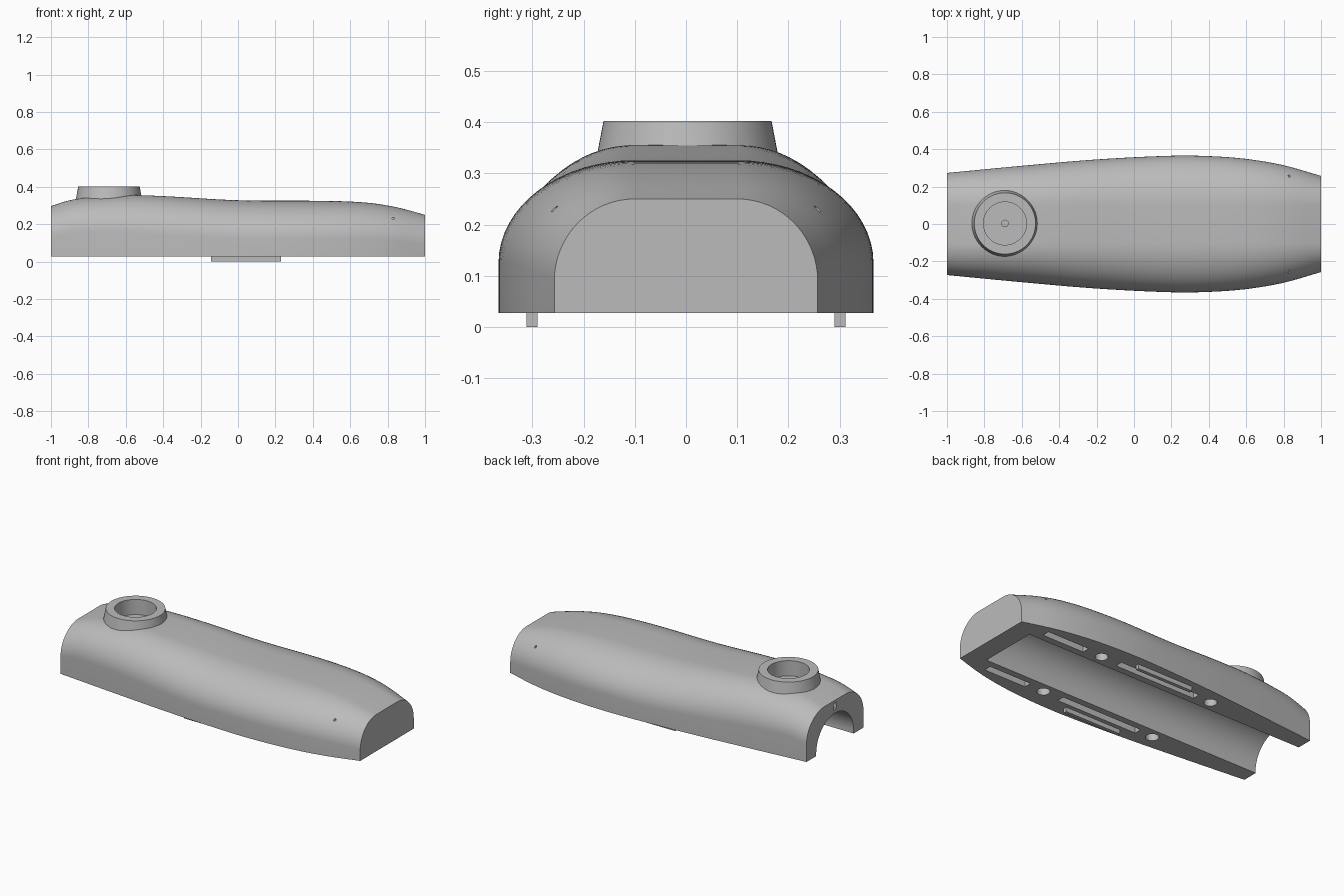
import bpy
import bmesh
import math

if "Cube" in bpy.data.objects:
    bpy.data.objects.remove(bpy.data.objects["Cube"], do_unlink=True)

BASE = 0.027
KNOB = (-0.69, 0.003)

grey = bpy.data.materials.new("plain grey")
grey.use_nodes = True
grey.diffuse_color = (0.5, 0.5, 0.5, 1)
grey.node_tree.nodes["Principled BSDF"].inputs["Base Color"].default_value = (0.5, 0.5, 0.5, 1)


def curve(points, x):
    """Smooth curve through (x, value) points."""
    def slope(i):
        a, b = points[max(i - 1, 0)], points[min(i + 1, len(points) - 1)]
        return (b[1] - a[1]) / (b[0] - a[0])
    i = max(k for k in range(len(points) - 1) if points[k][0] <= x + 1e-6)
    (x0, v0), (x1, v1) = points[i], points[i + 1]
    d = x1 - x0
    t = (x - x0) / d
    return ((2 * t**3 - 3 * t**2 + 1) * v0 + (t**3 - 2 * t**2 + t) * d * slope(i)
            + (3 * t**2 - 2 * t**3) * v1 + (t**3 - t**2) * d * slope(i + 1))


def cylinder(name, loc, radius, depth, axis="Z", top=None, sides=48):
    rot = {"X": (0, math.pi / 2, 0), "Y": (math.pi / 2, 0, 0), "Z": (0, 0, 0)}[axis]
    bpy.ops.mesh.primitive_cone_add(vertices=sides, radius1=radius, depth=depth,
                                    radius2=radius if top is None else top,
                                    location=loc, rotation=rot)
    bpy.context.object.name = name
    return bpy.context.object


def box(name, lo, hi):
    bpy.ops.mesh.primitive_cube_add(size=1, location=[(a + b) / 2 for a, b in zip(lo, hi)])
    ob = bpy.context.object
    ob.name = name
    ob.scale = [b - a for a, b in zip(lo, hi)]
    return ob


def combine(target, tool, operation="DIFFERENCE"):
    mod = target.modifiers.new("combine", "BOOLEAN")
    mod.operation = operation
    mod.solver = "EXACT"
    mod.object = tool
    bpy.ops.object.select_all(action="DESELECT")
    target.select_set(True)
    bpy.context.view_layer.objects.active = target
    bpy.ops.object.modifier_apply(modifier=mod.name)
    bpy.data.objects.remove(tool, do_unlink=True)


# Shell: rounded arch section lofted along the length
WIDTH = [(-1, .273), (-.6, .311), (-.2, .345), (.2, .365), (.4, .363),
         (.6, .348), (.8, .314), (1, .257)]
TOP = [(-1, .297), (-.9, .328), (-.8, .342), (-.6, .355), (-.4, .35), (0, .328),
       (.5, .324), (.7, .314), (.85, .29), (1, .25)]
CORNER = [(-1, .165), (-.5, .205), (.3, .2), (.7, .195), (1, .16)]
FLAT = 0.1


def section(x):
    w, h, r = curve(WIDTH, x), curve(TOP, x), curve(CORNER, x)
    half = [(w, BASE)]
    for k in range(17):
        a = k / 16 * math.pi / 2
        half.append((FLAT + (w - FLAT) * math.cos(a), h - r + r * math.sin(a)))
    return half + [(-y, z) for y, z in reversed(half)]


bm = bmesh.new()
rings = []
STEPS = 48
for i in range(STEPS + 1):
    x = -1 + 2 * i / STEPS
    rings.append([bm.verts.new((x, y, z)) for y, z in section(x)])
for a, b in zip(rings, rings[1:]):
    for j in range(len(a)):
        k = (j + 1) % len(a)
        bm.faces.new((a[j], a[k], b[k], b[j]))
bm.faces.new(rings[0])
bm.faces.new(rings[-1])
bmesh.ops.recalc_face_normals(bm, faces=bm.faces)
mesh = bpy.data.meshes.new("shell")
bm.to_mesh(mesh)
bm.free()
shell = bpy.data.objects.new("shell", mesh)
bpy.context.collection.objects.link(shell)

# Tapered collar with its round socket
combine(shell, cylinder("collar", (*KNOB, 0.342), 0.187, 0.12, top=0.164, sides=64), "UNION")
combine(shell, cylinder("socket", (*KNOB, 0.37), 0.115, 0.12, sides=64))

# Round channel underneath, open at one end
combine(shell, cylinder("channel", (-0.16, 0, 0.04), 0.18, 2.08, "X", sides=64))

# Slots, round holes and pin holes on both sides
for s in (-1, 1):
    y0, y1 = sorted((s * 0.22, s * 0.265))
    for x0, x1 in ((-0.23, 0.31), (0.54, 0.82)):
        combine(shell, box("slot", (x0, y0, -0.05), (x1, y1, 0.1)))
    for x in (-0.33, 0.43):
        combine(shell, cylinder("peg_hole", (x, s * 0.242, 0.03), 0.036, 0.14, sides=32))
    combine(shell, cylinder("pin_hole", (0.83, s * 0.3, 0.23), 0.006, 0.16, "Y", sides=12))

# Small square notch above the open end
combine(shell, box("notch", (-1.05, -0.015, 0.24), (-0.96, 0.015, 0.28)))

# Locating tabs along the bottom
parts = [shell]
for side, s in (("left", 1), ("right", -1)):
    y0, y1 = sorted((s * 0.29, s * 0.311))
    parts.append(box("back_tab" if s > 0 else "front_tab", (-0.145, y0, 0), (0.23, y1, 0.04)))

# Nub on the socket floor
parts.append(cylinder("socket_nub", (*KNOB, 0.315), 0.02, 0.02, sides=24))

for ob in parts:
    ob.data.materials.clear()
    ob.data.materials.append(grey)
    bpy.ops.object.select_all(action="DESELECT")
    ob.select_set(True)
    bpy.context.view_layer.objects.active = ob
    bpy.ops.object.shade_smooth_by_angle(angle=math.radians(30))
